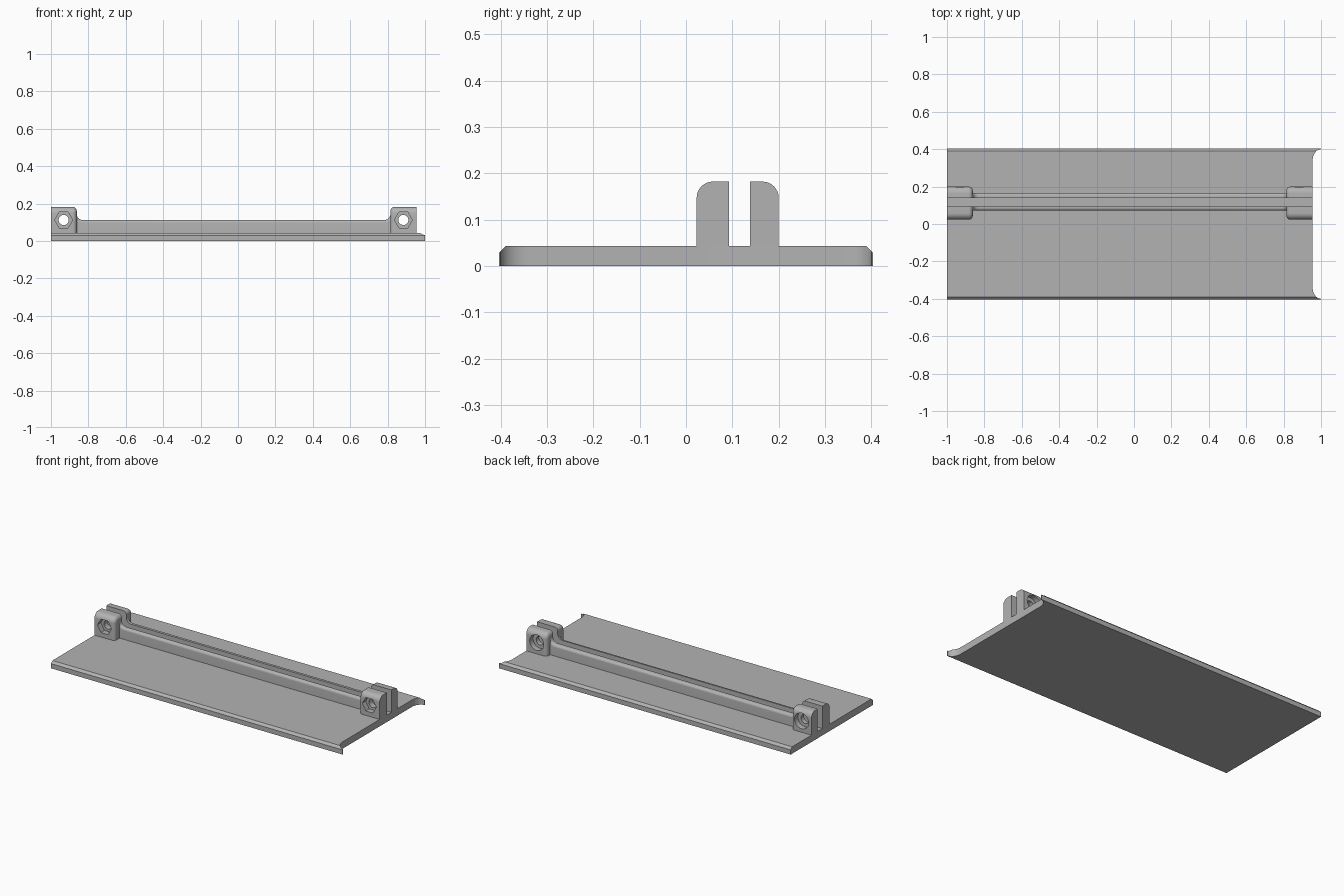
import bpy, bmesh, math
from mathutils import Vector

cube = bpy.data.objects.get("Cube")
if cube:
    bpy.data.objects.remove(cube, do_unlink=True)

grey = bpy.data.materials.new("light grey")
grey.use_nodes = True
colour = (0.45, 0.45, 0.45, 1)
grey.diffuse_color = colour
grey.node_tree.nodes["Principled BSDF"].inputs["Base Color"].default_value = colour

PLATE_TOP, RAIL_TOP, LUG_TOP = 0.043, 0.112, 0.182
END = 0.955


def prism(name, outline, axis, lo, hi, rounds=()):
    """Extrude a 2D outline along an axis; each round is (edge test, radius)."""
    def place(a, b, t):
        return {"x": (t, a, b), "y": (a, t, b), "z": (a, b, t)}[axis]
    bm = bmesh.new()
    face = bm.faces.new([bm.verts.new(place(a, b, lo)) for a, b in outline])
    new = bmesh.ops.extrude_face_region(bm, geom=[face])["geom"]
    shift = Vector(place(0, 0, hi - lo))
    bmesh.ops.translate(bm, vec=shift, verts=[g for g in new if isinstance(g, bmesh.types.BMVert)])
    for test, radius in rounds:
        edges = [e for e in bm.edges if test(e.verts[0].co, e.verts[1].co)]
        bmesh.ops.bevel(bm, geom=edges, offset=radius, segments=8, profile=0.5,
                        affect="EDGES", clamp_overlap=True)
    bmesh.ops.recalc_face_normals(bm, faces=bm.faces)
    mesh = bpy.data.meshes.new(name)
    bm.to_mesh(mesh)
    bm.free()
    mesh.materials.append(grey)
    ob = bpy.data.objects.new(name, mesh)
    bpy.context.collection.objects.link(ob)
    return ob


def arc(cx, cy, rx, ry, start, end, n):
    angles = [math.radians(start + (end - start) * i / n) for i in range(n + 1)]
    return [(cx + rx * math.cos(a), cy + ry * math.sin(a)) for a in angles]


def finish(ob, cutters=()):
    """Cut, then shade smooth with sharp corners kept."""
    bpy.ops.object.select_all(action="DESELECT")
    bpy.context.view_layer.objects.active = ob
    ob.select_set(True)
    for cutter in cutters:
        mod = ob.modifiers.new("cut", "BOOLEAN")
        mod.operation, mod.solver, mod.object = "DIFFERENCE", "EXACT", cutter
        bpy.ops.object.modifier_apply(modifier=mod.name)
        bpy.data.objects.remove(cutter, do_unlink=True)
    bpy.ops.object.shade_smooth_by_angle(angle=math.radians(30))


# Base plate with chamfered long edges and a scooped right end
half = [(0.403, 0), (0.403, 0.029), (0.389, PLATE_TOP)]
plate = prism("base_plate", half + [(-y, z) for y, z in reversed(half)], "x", -1, 1)
scoop = arc(1, 0.34, 1 - END, 0.06, 180, 90, 12)
scoop = [(1.1, 0.4)] + scoop[::-1]
cutter = prism("end_scoop_cutter", scoop + [(x, -y) for x, y in reversed(scoop)], "z", -0.1, 0.1)
finish(plate, [cutter])

# Pairs of lugs and rails either side of the slot
LUGS = [("right", -1.0, -0.862, -0.932), ("left", 0.815, END, 0.884)]
WALLS = [("front", 0.093, 0.023, 0.071), ("back", 0.138, 0.2, 0.166)]
for side, inner, outer, rail_outer in WALLS:
    out = 1 if outer > inner else -1

    for end, x0, x1, hole_x in LUGS:
        face_x = x1 if x0 < 0 else x0

        def top_outer(a, b):
            return all(abs(v.y - outer) < 1e-4 and abs(v.z - LUG_TOP) < 1e-4 for v in (a, b))

        def inward_rim(a, b):
            on_face = all(abs(v.x - face_x) < 1e-4 for v in (a, b))
            on_slot = all(abs(v.y - inner) < 1e-4 for v in (a, b))
            on_floor = all(v.z < PLATE_TOP for v in (a, b))
            return on_face and not on_slot and not on_floor

        box = [(x0, 0.02), (x1, 0.02), (x1, LUG_TOP), (x0, LUG_TOP)]
        lug = prism(f"{side}_{end}_lug", box, "y", min(inner, outer), max(inner, outer),
                    [(top_outer, 0.035), (inward_rim, 0.022)])
        # Bolt hole, with a hexagonal nut pocket in front and a round one behind
        sides = 6 if side == "front" else 32
        pocket = arc(hole_x, 0.112, 0.048, 0.048, 0, 360, sides)[:-1]
        hole = arc(hole_x, 0.112, 0.027, 0.027, 0, 360, 32)[:-1]
        depth = sorted((outer - out * 0.034, outer + out * 0.05))
        finish(lug, [prism("pocket_cutter", pocket, "y", *depth),
                     prism("hole_cutter", hole, "y", -0.1, 0.3)])

    # Rail sweeping up into the lugs at both ends
    r = 0.032
    left, right = LUGS[0][2], LUGS[1][1]
    top = arc(right - r, RAIL_TOP + r, r, r, 0, -90, 8)
    top += arc(left + r, RAIL_TOP + r, r, r, 270, 180, 8)
    outline = [(left - 0.03, 0.02), (right + 0.03, 0.02), (right + 0.03, RAIL_TOP + r)]
    outline += top + [(left - 0.03, RAIL_TOP + r)]

    def rail_edge(a, b):
        return all(abs(v.y - rail_outer) < 1e-4 and v.z > RAIL_TOP - 0.001
                   and left - 0.001 < v.x < right + 0.001 for v in (a, b))

    rail = prism(f"{side}_rail", outline, "y", min(inner, rail_outer), max(inner, rail_outer),
                 [(rail_edge, 0.016)])
    finish(rail)
